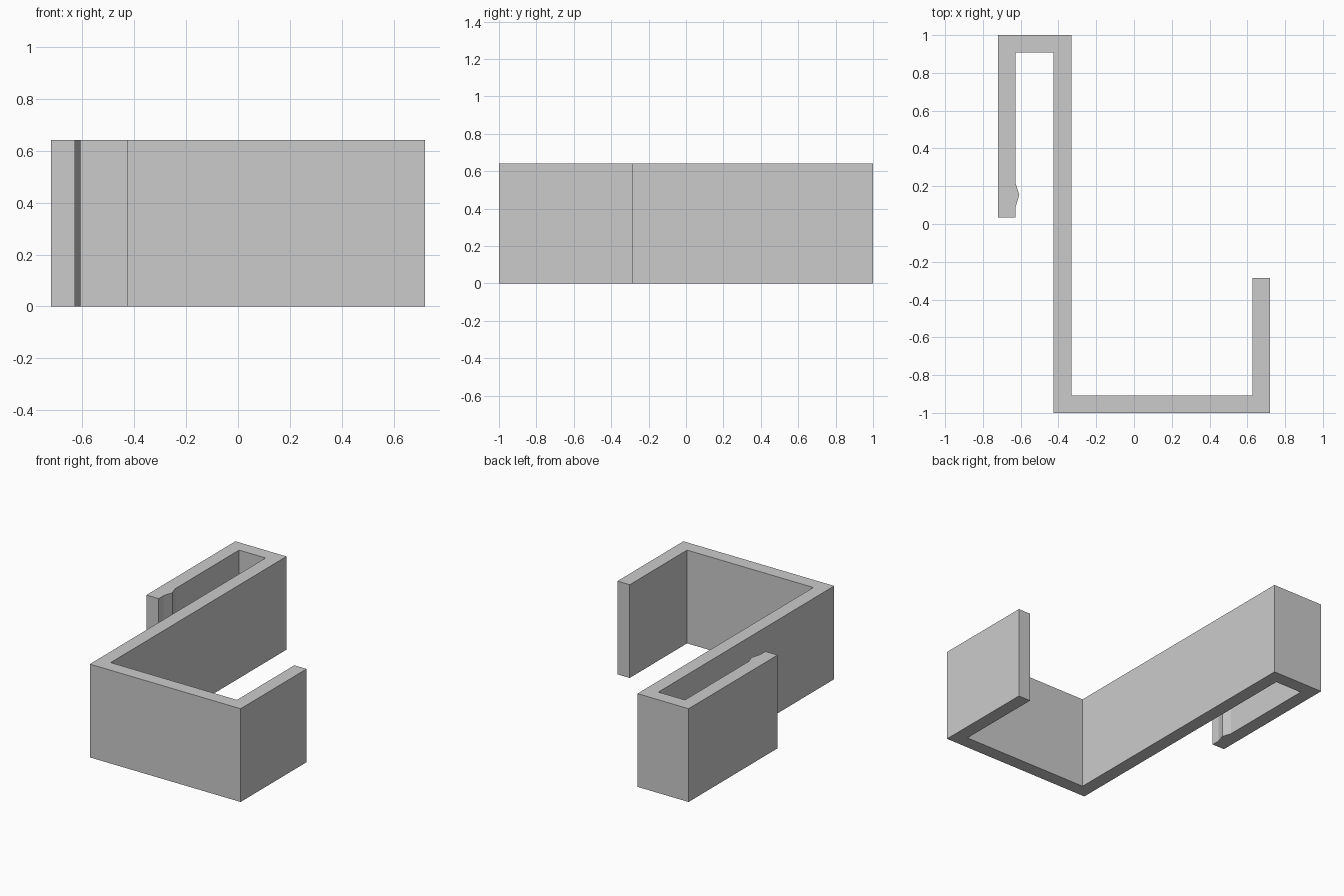
import bpy
import bmesh

cube = bpy.data.objects.get("Cube")
if cube:
    bpy.data.objects.remove(cube, do_unlink=True)

HEIGHT = 0.64
WALL = 0.093
LEFT, RIGHT = 0.72, -0.72      # outer sides
SPINE = -0.425                 # outer face of the long wall
FRONT, BACK = -1.0, 1.0
CLIP_END, HOOK_END = 0.035, -0.285

# Plain grey plastic
grey = bpy.data.materials.new("grey plastic")
grey.use_nodes = True
colour = (0.6, 0.6, 0.6, 1)
grey.diffuse_color = colour
grey.node_tree.nodes["Principled BSDF"].inputs["Base Color"].default_value = colour

# Outline of the bent strip, with a small grip ridge near the clip's end
inner = RIGHT + WALL
profile = [
    (RIGHT, BACK), (RIGHT, CLIP_END), (inner, CLIP_END),
    (inner, 0.09), (inner + 0.02, 0.155), (inner, 0.215),
    (inner, BACK - WALL), (SPINE, BACK - WALL),
    (SPINE, FRONT), (LEFT, FRONT), (LEFT, HOOK_END),
    (LEFT - WALL, HOOK_END), (LEFT - WALL, FRONT + WALL),
    (SPINE + WALL, FRONT + WALL), (SPINE + WALL, BACK),
]

# Extrude the outline upward into a solid
bm = bmesh.new()
base = bm.faces.new([bm.verts.new((x, y, 0)) for x, y in profile])
result = bmesh.ops.extrude_face_region(bm, geom=[base], use_keep_orig=True)
top = [v for v in result["geom"] if isinstance(v, bmesh.types.BMVert)]
bmesh.ops.translate(bm, verts=top, vec=(0, 0, HEIGHT))
bmesh.ops.recalc_face_normals(bm, faces=bm.faces)
mesh = bpy.data.meshes.new("hook_bracket")
bm.to_mesh(mesh)
bm.free()
mesh.materials.append(grey)
bracket = bpy.data.objects.new("hook_bracket", mesh)
bpy.context.collection.objects.link(bracket)
